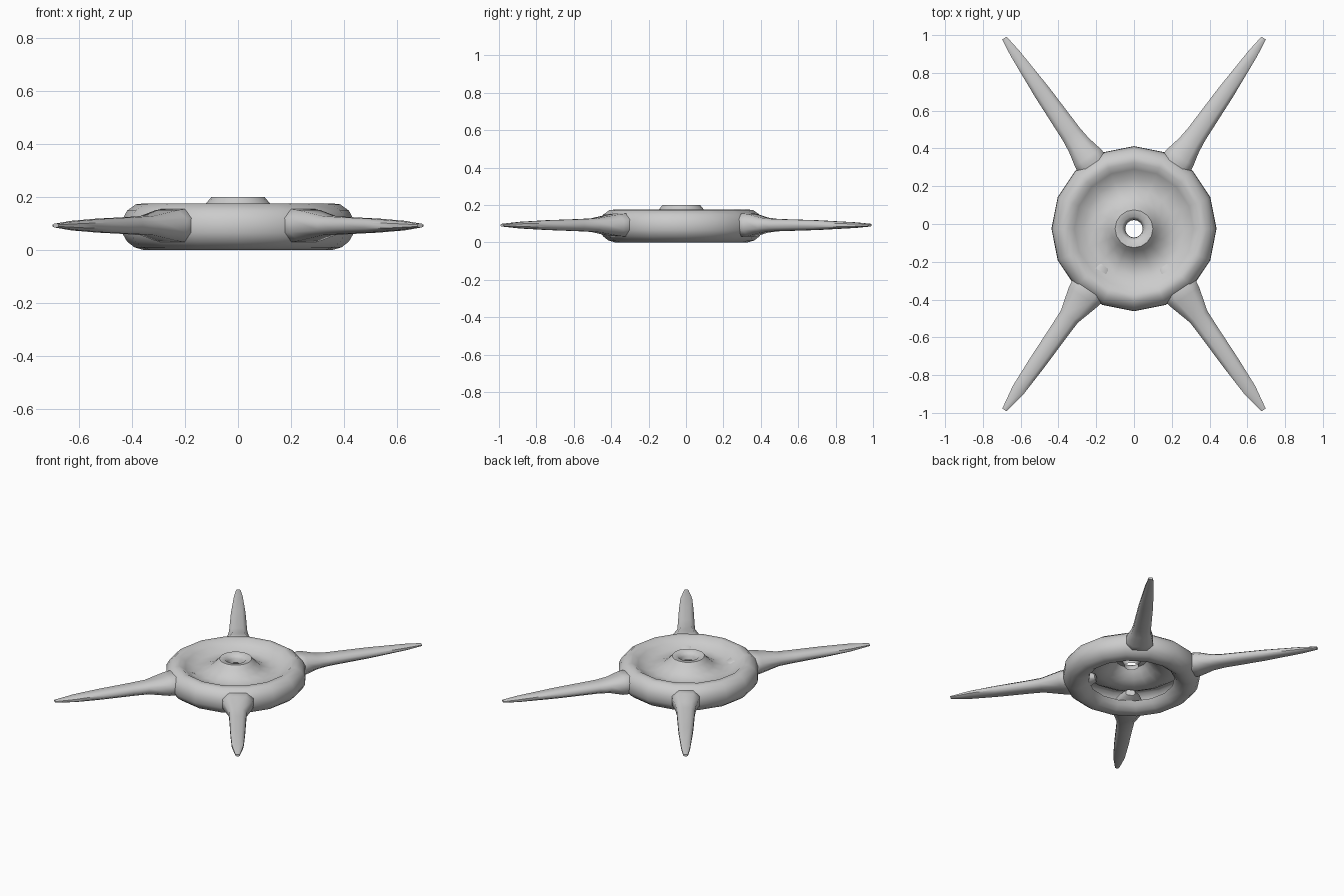
import bpy, bmesh, math
from mathutils import Vector

if "Cube" in bpy.data.objects:
    bpy.data.objects.remove(bpy.data.objects["Cube"])

def finish(name, bm, angle):
    bmesh.ops.recalc_face_normals(bm, faces=bm.faces)
    me = bpy.data.meshes.new(name)
    bm.to_mesh(me)
    bm.free()
    ob = bpy.data.objects.new(name, me)
    bpy.context.collection.objects.link(ob)
    bpy.ops.object.select_all(action='DESELECT')
    ob.select_set(True)
    bpy.context.view_layer.objects.active = ob
    bpy.ops.object.shade_smooth_by_angle(angle=math.radians(angle))
    return ob

def skin(bm, rings, caps=False):
    vs = [[bm.verts.new(p) for p in r] for r in rings]
    n = len(vs[0])
    for a, b in zip(vs, vs[1:]):
        for i in range(n):
            j = (i + 1) % n
            bm.faces.new((a[i], a[j], b[j], b[i]))
    if caps:
        bm.faces.new(vs[0])
        bm.faces.new(vs[-1])

# Hub: open shell with a raised bored boss, dished top, rounded rim, inward lip below
profile = [(.046, .15), (.05, .175), (.065, .196), (.10, .20), (.12, .176),
           (.155, .142), (.21, .118), (.265, .122), (.315, .148), (.35, .176),
           (.385, .172), (.418, .148), (.435, .115), (.437, .065), (.418, .032),
           (.39, .010), (.355, .0), (.32, .008), (.29, .030), (.272, .055)]
SIDES = 16
bm = bmesh.new()
skin(bm, [[(r * math.cos(2 * math.pi * i / SIDES),
            r * math.sin(2 * math.pi * i / SIDES) - .025, z)
           for i in range(SIDES)] for r, z in profile])
finish("hub_shell", bm, 50)

# Arm stations: distance from centre, half width, half height
back = [(.25, .03, .02), (.31, .06, .045), (.40, .086, .062), (.43, .082, .060),
        (.51, .064, .040), (.58, .056, .033), (.85, .045, .026),
        (1.10, .027, .015), (1.20, .014, .007)]
front = [(.25, .03, .02), (.31, .06, .045), (.43, .098, .062), (.47, .092, .058),
         (.60, .055, .036), (.70, .051, .032), (.90, .045, .026),
         (1.07, .036, .018), (1.20, .013, .007)]
section = [(1, .45), (.55, 1), (-.55, 1), (-1, .45),
           (-1, -.45), (-.55, -1), (.55, -1), (1, -.45)]

def arm(name, sx, sy, stations):
    d = Vector((.572 * sx, .820 * sy, 0))
    side = Vector((-d.y, d.x, 0))
    bm = bmesh.new()
    skin(bm, [[d * r + side * (u * w) + Vector((0, 0, .092 + v * h))
               for u, v in section] for r, w, h in stations], True)
    finish(name, bm, 55)

# Four splayed arms with flared root cuffs
for label, sx in (("left", -1), ("right", 1)):
    arm("back_arm_" + label, sx, 1, back)
    arm("front_arm_" + label, sx, -1, front)
